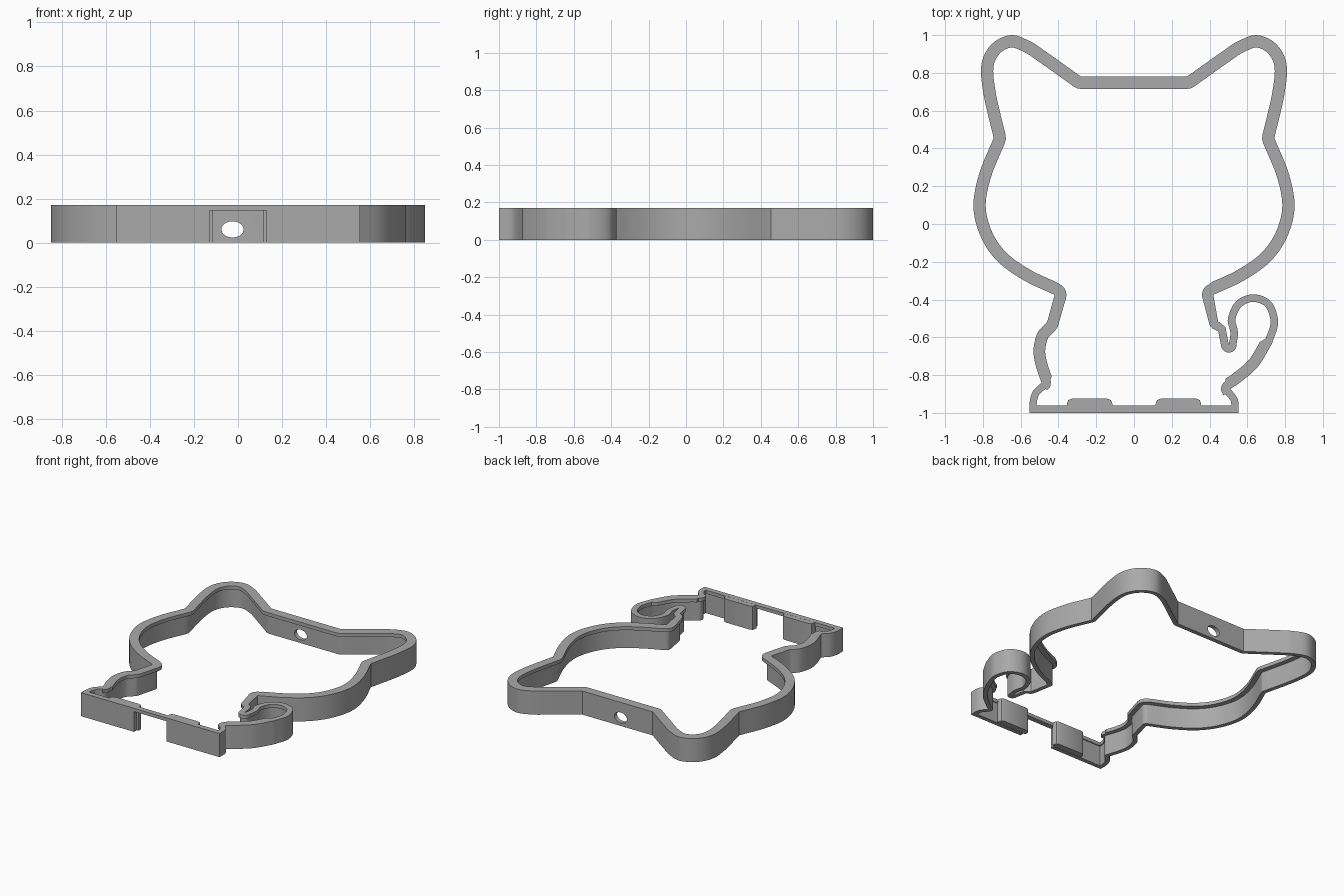
import bpy, bmesh, math
from mathutils import Vector

if "Cube" in bpy.data.objects:
    bpy.data.objects.remove(bpy.data.objects["Cube"])

H, LIP_Z, WALL = 0.17, 0.145, 0.03   # height, underside of lip, wall thickness

grey = bpy.data.materials.new("plain grey")
grey.diffuse_color = (0.4, 0.4, 0.4, 1)
grey.use_nodes = True
grey.node_tree.nodes["Principled BSDF"].inputs["Base Color"].default_value = grey.diffuse_color

# Outline runs, counter-clockwise; each run is a smooth curve, joints are corners
ear = [(-.28, .78), (-.47, .915), (-.55, .967), (-.65, 1.0), (-.75, .955),
       (-.807, .85), (-.797, .69), (-.743, .455)]
cheek = [(-.743, .455), (-.82, .265), (-.85, .09), (-.81, -.07), (-.72, -.2),
         (-.58, -.3), (-.42, -.375)]


def mirrored(pts):
    return [(-x, y) for x, y in reversed(pts)]


runs = [
    ([(.28, .78), (-.28, .78)], .065),
    (ear, .065),
    (cheek, .065),
    ([(-.42, -.375), (-.46, -.52)], .06),
    ([(-.46, -.52), (-.51, -.575), (-.532, -.665), (-.52, -.75), (-.49, -.84)], .062),
    ([(-.49, -.84), (-.535, -.885), (-.552, -.94), (-.553, -1)], .038),
    ([(-.553, -1), (.553, -1)], .038),
    ([(.553, -1), (.552, -.94), (.54, -.91), (.51, -.873)], .038),
    ([(.51, -.873), (.56, -.84), (.655, -.757), (.73, -.635)], .06),
    ([(.73, -.635), (.763, -.52), (.725, -.41), (.63, -.372), (.54, -.41),
      (.497, -.5), (.51, -.575), (.502, -.64)], .04),
    ([(.502, -.64), (.484, -.545)], .042),
    ([(.484, -.545), (.445, -.515)], .042),
    ([(.445, -.515), (.415, -.375)], .055),
    (mirrored(cheek), .065),
    (mirrored(ear), .065),
]


def smooth(pts, n=7):
    """Points of a Catmull-Rom curve through pts, last point left out."""
    p = [Vector(q) for q in pts]
    if len(p) == 2:
        return p[:1]
    p = [2 * p[0] - p[1]] + p + [2 * p[-1] - p[-2]]
    out = []
    for a, b, c, d in zip(p, p[1:], p[2:], p[3:]):
        for i in range(n):
            t = i / n
            out.append(.5 * (2 * b + (c - a) * t + (2 * a - 5 * b + 4 * c - d) * t * t
                             + (3 * b - a - 3 * c + d) * t ** 3))
    return out


def offset_rays():
    """(point, inward direction, lip width); inward corners fan out into arcs."""
    path = []
    for k, (pts, w) in enumerate(runs):
        for i, p in enumerate(smooth(pts)):
            path.append((p, (w + runs[k - 1][1]) / 2 if i == 0 else w))
    rays = []
    for i, (p, w) in enumerate(path):
        d0 = p - path[i - 1][0]
        d1 = path[(i + 1) % len(path)][0] - p
        a0 = math.atan2(d0.y, d0.x)
        turn = math.atan2(d0.x * d1.y - d0.y * d1.x, d0.dot(d1))
        if turn < -.35:
            n = max(2, int(-turn / .25))
            for j in range(n + 1):
                a = a0 + turn * j / n + math.pi / 2
                rays.append((p, Vector((math.cos(a), math.sin(a))), w))
        else:
            a = a0 + turn / 2 + math.pi / 2
            rays.append((p, Vector((math.cos(a), math.sin(a))) / math.cos(turn / 2), w))
    return rays


def make(name, bm):
    bmesh.ops.recalc_face_normals(bm, faces=bm.faces)
    me = bpy.data.meshes.new(name)
    bm.to_mesh(me)
    bm.free()
    me.materials.append(grey)
    ob = bpy.data.objects.new(name, me)
    bpy.context.collection.objects.link(ob)
    return ob


def prism(name, pts, vec):
    """Solid made by sweeping a flat 3D polygon along vec."""
    bm = bmesh.new()
    f = bm.faces.new([bm.verts.new(p) for p in pts])
    r = bmesh.ops.extrude_face_region(bm, geom=[f], use_keep_orig=True)
    bmesh.ops.translate(bm, vec=vec, verts=[v for v in r["geom"] if isinstance(v, bmesh.types.BMVert)])
    return make(name, bm)


# Frame: thin wall with an inward lip along its top
bm = bmesh.new()
rings = []
for p, d, w in offset_rays():
    section = [(0, 0), (0, H), (w, H), (w, LIP_Z), (WALL, LIP_Z), (WALL, 0)]
    rings.append([bm.verts.new((p.x + d.x * o, p.y + d.y * o, z)) for o, z in section])
for i, a in enumerate(rings):
    b = rings[(i + 1) % len(rings)]
    for j in range(6):
        k = (j + 1) % 6
        bm.faces.new((a[j], b[j], b[k], a[k]))
bmesh.ops.remove_doubles(bm, verts=bm.verts, dist=1e-5)
frame = make("cat_frame", bm)

# Front gap under the lip, and oval hole in the back wall
gap = prism("gap_cutter", [(-.13, -1.1, -.1), (.13, -1.1, -.1),
                           (.13, -1.1, .146), (-.13, -1.1, .146)], (0, .17, 0))
hole = prism("hole_cutter", [(-.025 + .05 * math.cos(t * math.pi / 16), .6,
                              .06 + .037 * math.sin(t * math.pi / 16)) for t in range(32)],
             (0, .4, 0))
bpy.context.view_layer.objects.active = frame
frame.select_set(True)
for cutter in (gap, hole):
    cutter.hide_render = True
    m = frame.modifiers.new("cut", 'BOOLEAN')
    m.operation, m.solver, m.object = 'DIFFERENCE', 'EXACT', cutter
    bpy.ops.object.modifier_apply(modifier=m.name)
    bpy.data.objects.remove(cutter)

# Two pads behind the front wall, beside the gap
half = [(.115, -.968), (.115, -.95), (.122, -.932), (.14, -.925)]
profile = half + [(.47 - x, y) for x, y in reversed(half)]
pads = [prism("front_pad_" + side, [(s * x, y, 0) for x, y in profile], (0, 0, H - .0005))
        for side, s in (("left", -1), ("right", 1))]

for ob in [frame] + pads:
    bpy.ops.object.select_all(action='DESELECT')
    ob.select_set(True)
    bpy.context.view_layer.objects.active = ob
    bpy.ops.object.shade_smooth_by_angle(angle=math.radians(30))
